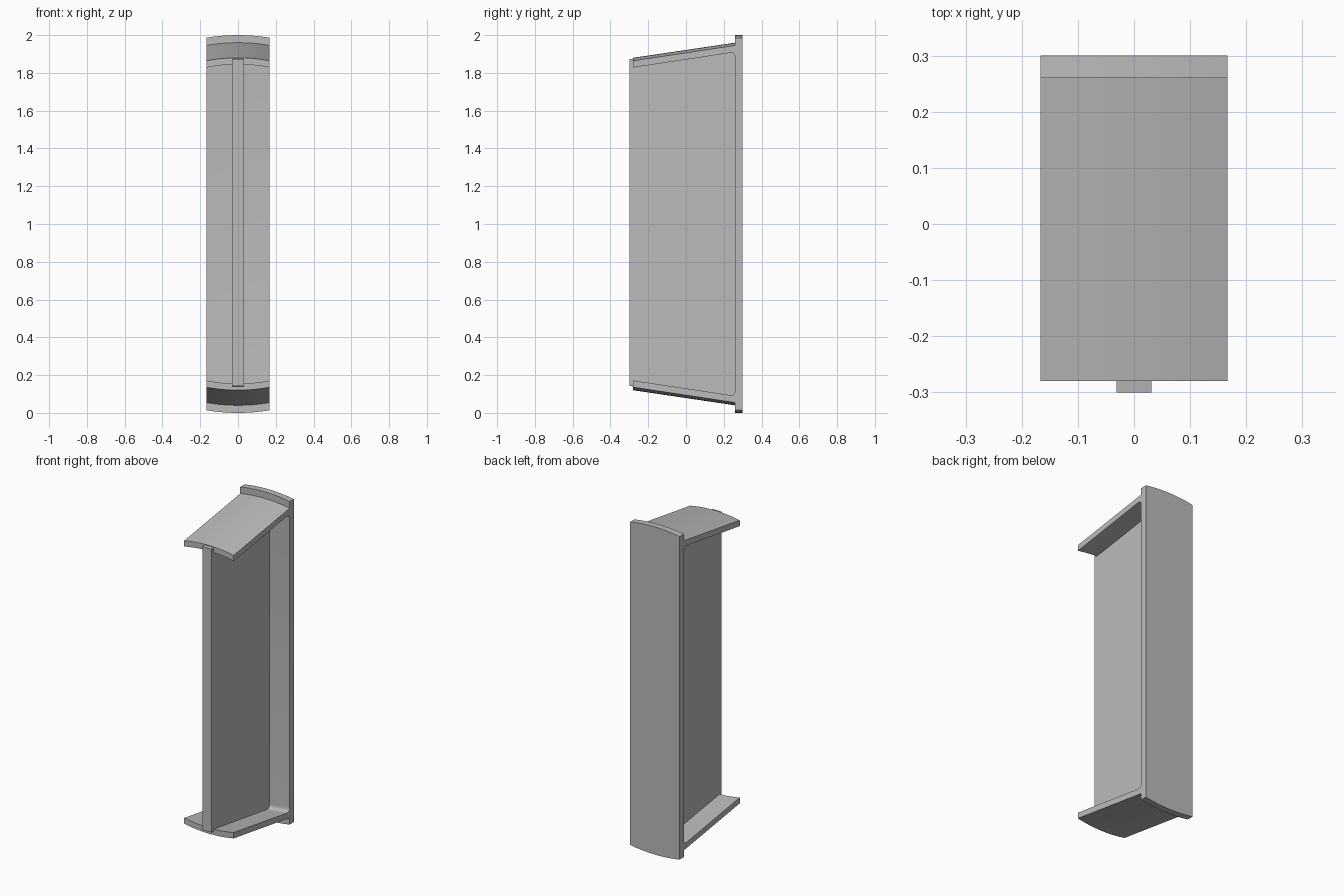
import bpy
import bmesh
from math import sqrt
from mathutils import Vector

cube = bpy.data.objects.get("Cube")
if cube:
    bpy.data.objects.remove(cube, do_unlink=True)

grey = bpy.data.materials.new("plain grey")
grey.use_nodes = True
colour = (0.5, 0.5, 0.5, 1)
grey.diffuse_color = colour
grey.node_tree.nodes["Principled BSDF"].inputs["Base Color"].default_value = colour

HALF_WIDTH = 0.167
WEB_HALF = 0.031


def sweep(name, profile, half, steps):
    """Loft a closed (y, signed radius) profile across x, arched about the y axis."""
    bm = bmesh.new()
    rings = []
    for i in range(steps + 1):
        x = half * (2 * i / steps - 1)
        ring = []
        for y, r in profile:
            h = sqrt(r * r - x * x)
            ring.append(bm.verts.new((x, y, 1 + (h if r > 0 else -h))))
        rings.append(ring)
    for a, b in zip(rings, rings[1:]):
        for j in range(len(profile)):
            k = (j + 1) % len(profile)
            bm.faces.new((a[j], a[k], b[k], b[j]))
    bm.faces.new(rings[0])
    bm.faces.new(rings[-1][::-1])
    bmesh.ops.recalc_face_normals(bm, faces=bm.faces)
    mesh = bpy.data.meshes.new(name)
    bm.to_mesh(mesh)
    bm.free()
    mesh.materials.append(grey)
    obj = bpy.data.objects.new(name, mesh)
    bpy.context.collection.objects.link(obj)
    bpy.ops.object.select_all(action='DESELECT')
    obj.select_set(True)
    bpy.context.view_layer.objects.active = obj
    bpy.ops.object.shade_smooth_by_angle(angle=0.5)
    return obj


# Rounded inner corner between flange and back plate
lip = Vector((-0.28, 0.845))
corner = Vector((0.26, 0.925))
start = corner + (lip - corner).normalized() * 0.03
end = corner - Vector((0, 0.03))
fillet = []
for i in range(7):
    t = i / 6
    p = start * (1 - t) ** 2 + corner * 2 * t * (1 - t) + end * t * t
    fillet.append((p.x, p.y))

# Back plate with arched, sloping top and bottom flanges
upper = [(0.3, 1), (0.26, 1), (0.26, 0.96), (-0.28, 0.88), tuple(lip)] + fillet
lower = [(y, -r) for y, r in reversed(upper)]
sweep("plate_and_flanges", upper + lower, HALF_WIDTH, 16)

# Central web standing slightly proud of the flanges
web = [(0.28, 0.94), (-0.3, 0.873), (-0.3, -0.857), (0.28, -0.94)]
sweep("central_web", web, WEB_HALF, 4)
